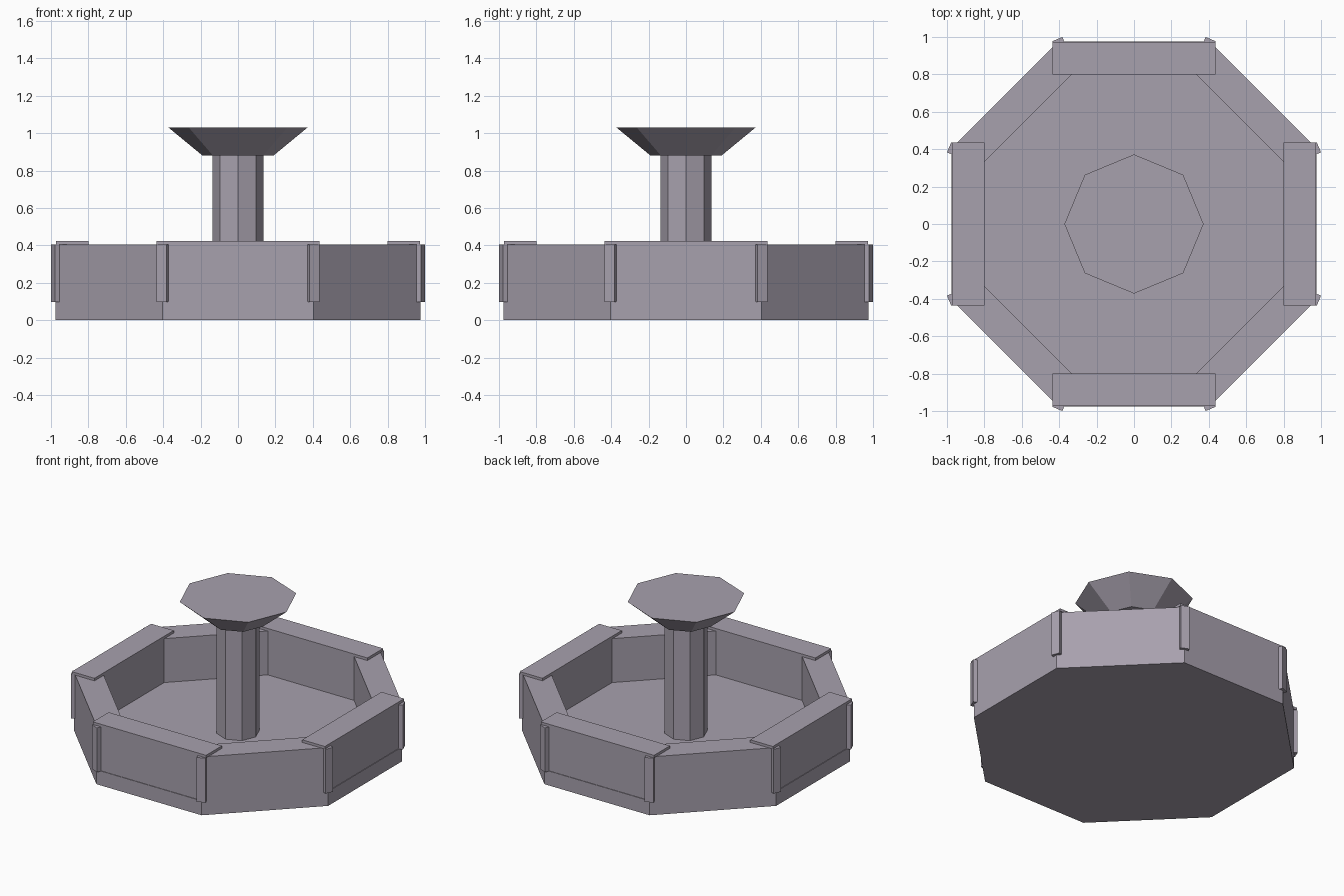
import bpy, bmesh, math
from mathutils import Matrix

if "Cube" in bpy.data.objects:
    bpy.data.objects.remove(bpy.data.objects["Cube"])

stone = bpy.data.materials.new("grey stone")
stone.diffuse_color = (0.39, 0.355, 0.42, 1)
stone.use_nodes = True
stone.node_tree.nodes["Principled BSDF"].inputs["Base Color"].default_value = stone.diffuse_color

STEP = math.pi / 4
TAN = math.tan(math.pi / 8)
COS = math.cos(math.pi / 8)
FLOOR_Z, RIM_Z = 0.10, 0.405


def prism(name, bottom, top, z0, z1, angle=0.0):
    """Closed solid between two matching outlines, turned about z."""
    bm = bmesh.new()
    lo = [bm.verts.new((x, y, z0)) for x, y in bottom]
    hi = [bm.verts.new((x, y, z1)) for x, y in top]
    bm.faces.new(lo[::-1])
    bm.faces.new(hi)
    n = len(lo)
    for i in range(n):
        j = (i + 1) % n
        bm.faces.new((lo[i], lo[j], hi[j], hi[i]))
    bmesh.ops.recalc_face_normals(bm, faces=bm.faces)
    bm.transform(Matrix.Rotation(angle, 4, 'Z'))
    me = bpy.data.meshes.new(name)
    bm.to_mesh(me)
    bm.free()
    me.materials.append(stone)
    ob = bpy.data.objects.new(name, me)
    bpy.context.collection.objects.link(ob)
    return ob


def octagon(r, turn=0.0):
    return [(r * math.cos(i * STEP + turn), r * math.sin(i * STEP + turn)) for i in range(8)]


def rect(x0, x1, half):
    return [(x0, -half), (x1, -half), (x1, half), (x0, half)]


# Basin floor slab
slab = octagon(0.976 / COS, STEP / 2)
prism("basin_floor", slab, slab, 0, FLOOR_Z)

for i in range(8):
    a = i * STEP
    # Wall segments, the square-on ones set back very slightly
    outer = 0.972 if i % 2 == 0 else 0.976
    inner = 0.80
    h_in, h_out = inner * TAN, 0.976 * TAN
    wall = [(inner, -h_in), (outer, -h_out), (outer, h_out), (inner, h_in)]
    prism(f"basin_wall_{i}", wall, wall, FLOOR_Z, RIM_Z, a)
    # Square corner posts
    post = rect(1.0415 - 0.0287, 1.0415 + 0.0287, 0.0287)
    prism(f"corner_post_{i}", post, post, FLOOR_Z - 0.003, RIM_Z, a + STEP / 2)
    # Flat coping slabs on the four square-on walls
    if i % 2 == 0:
        cap = rect(0.798, 0.972, 0.435)
        prism(f"coping_slab_{i}", cap, cap, RIM_Z, 0.423, a)

# Central column and flared bowl
column = octagon(0.137)
prism("column", column, column, FLOOR_Z, 0.88)
prism("bowl", octagon(0.19), octagon(0.372), 0.88, 1.03)
